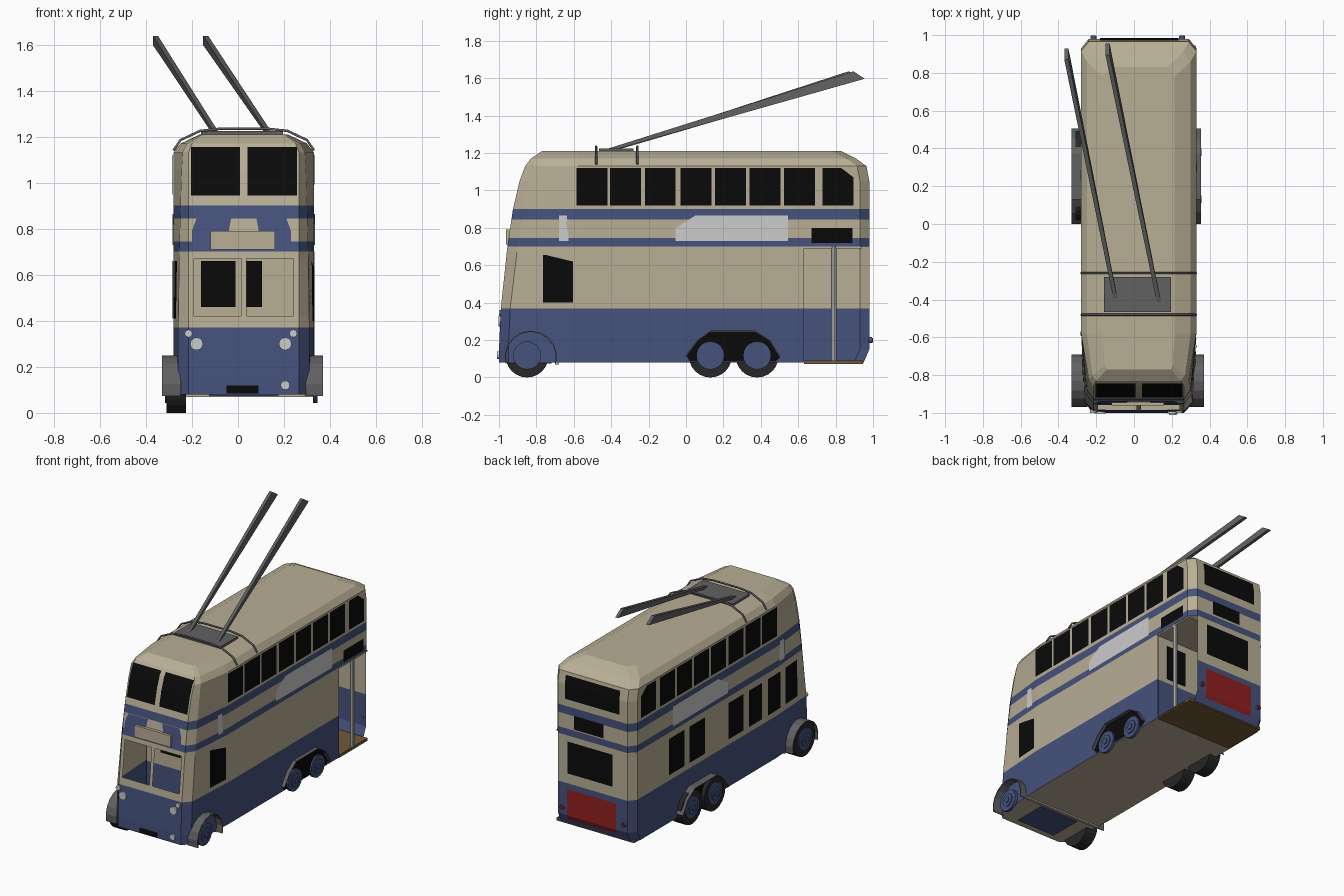
import bpy, bmesh, math
from mathutils import Matrix, Vector

if "Cube" in bpy.data.objects:
    bpy.data.objects.remove(bpy.data.objects["Cube"])

CX = 0.025      # body centre line
YS = -0.58      # where the sides begin to taper towards the nose
YD = 0.63       # front edge of the open rear platform


def mat(name, r, g, b):
    m = bpy.data.materials.new(name)
    m.diffuse_color = (r, g, b, 1)
    m.use_nodes = True
    m.node_tree.nodes["Principled BSDF"].inputs["Base Color"].default_value = m.diffuse_color
    return m


CREAM = mat("cream paint", .48, .425, .30)
BLUE = mat("blue paint", .06, .085, .205)
BLACK = mat("black glass", .003, .003, .003)
GREY = mat("dark grey metal", .12, .12, .12)
TYRE = mat("tyre rubber", .02, .02, .02)
LIGHT = mat("pale panel", .60, .60, .60)
RED = mat("red panel", .28, .014, .014)
BROWN = mat("brown floor", .17, .095, .04)

# body profile by height: z, nose y, nose half width, corner y, corner half width, half width, tail y
PROFILE = [
    (.08, -1.00, .24, -.95, .285, .305, .95),
    (.15, -1.00, .24, -.95, .285, .305, .98),
    (.37, -.99, .24, -.94, .285, .305, .98),
    (.70, -.955, .24, -.90, .28, .305, .98),
    (.90, -.925, .24, -.87, .275, .305, .98),
    (1.05, -.89, .24, -.84, .27, .305, .98),
    (1.13, -.86, .24, -.82, .265, .305, .965),
    (1.17, -.83, .225, -.80, .245, .275, .91),
    (1.21, -.77, .17, -.75, .18, .19, .83),
]


def section(z):
    for a, b in zip(PROFILE, PROFILE[1:]):
        if z <= b[0]:
            t = (z - a[0]) / (b[0] - a[0])
            return [p + (q - p) * t for p, q in zip(a, b)][1:]
    return PROFILE[-1][1:]


def finish(name, bm, *mats):
    bmesh.ops.recalc_face_normals(bm, faces=bm.faces)
    me = bpy.data.meshes.new(name)
    bm.to_mesh(me)
    bm.free()
    for m in mats:
        me.materials.append(m)
    ob = bpy.data.objects.new(name, me)
    bpy.context.collection.objects.link(ob)
    return ob


def box(name, x, y, z, m):
    bm = bmesh.new()
    bmesh.ops.create_cube(bm, size=1)
    for v in bm.verts:
        v.co = [(a + b) / 2 + c * (b - a) for (a, b), c in zip((x, y, z), v.co)]
    return finish(name, bm, m)


def cyl(name, loc, r, depth, axis, m, sides=20):
    bm = bmesh.new()
    rot = Vector((0, 0, 1)).rotation_difference(Vector(axis)).to_matrix().to_4x4()
    bmesh.ops.create_cone(bm, cap_ends=True, segments=sides, radius1=r, radius2=r,
                          depth=depth, matrix=Matrix.Translation(loc) @ rot)
    return finish(name, bm, m)


def on_surface(face, u, z, off=.004):
    yf, wf, yc, wc, hw, yb = section(z)
    if face == "front":
        return (u, yf - off, z)
    if face == "back":
        return (u, yb + off, z)
    s = 1 if face == "right" else -1
    t = max(0, (u - YS) / (yc - YS))
    return (CX + s * (hw + (wc - hw) * t + off), u, z)


def panel(name, face, rows, m):
    """thin plate following the body; rows are (z, u0, u1)"""
    bm = bmesh.new()
    prev = None
    for z, a, b in rows:
        cur = [bm.verts.new(on_surface(face, u, z)) for u in (a, b)]
        if prev:
            bm.faces.new((prev[0], prev[1], cur[1], cur[0]))
        prev = cur
    return finish(name, bm, m)


def rect(name, face, a, b, z0, z1, m):
    zs = [z0] + [p[0] for p in PROFILE if z0 < p[0] < z1] + [z1]
    return panel(name, face, [(z, a, b) for z in zs], m)


# body shell: stacked rings, with the platform entrance and windscreen left open
levels = sorted({p[0] for p in PROFILE} | {.42, .67, .745, .845})
bm = bmesh.new()
rings = []
for z in levels:
    yf, wf, yc, wc, hw, yb = section(z)
    half = [(wf * .05, yf), (wf * .9, yf), (wf, yf), (wc, yc), (hw, YS), (hw, YD),
            (hw, yb - .05), (hw - .04, yb)]
    pts = half + [(-x, y) for x, y in reversed(half)]
    rings.append([bm.verts.new((CX + x, y, z)) for x, y in pts])
for i, (lo, hi) in enumerate(zip(rings, rings[1:])):
    zm = (levels[i] + levels[i + 1]) / 2
    blue = zm < .37 or .70 < zm < .745 or .845 < zm < .90
    for k in range(16):
        entrance = k in (5, 6) and zm < .70
        windscreen = k in (0, 14) and .42 < zm < .67
        if not (entrance or windscreen):
            j = (k + 1) % 16
            bm.faces.new((lo[k], lo[j], hi[j], hi[k])).material_index = int(blue)
bm.faces.new(rings[0])
bm.faces.new(rings[-1])
finish("body", bm, CREAM, BLUE)

# inner walls, ceilings and platform floor
for nm, y in (("cab_bulkhead", -.61), ("platform_bulkhead", YD - .02)):
    box(nm + "_lower", (CX - .295, CX + .295), (y, y + .015), (.085, .37), BLUE)
    box(nm + "_upper", (CX - .295, CX + .295), (y, y + .015), (.37, .70), CREAM)
box("platform_ceiling", (CX - .30, CX + .303), (YD, .94), (.69, .70), CREAM)
box("cab_ceiling", (CX - .23, CX + .23), (-.94, -.61), (.69, .70), CREAM)
box("platform_floor", (CX - .29, CX + .30), (YD, .945), (.072, .092), BROWN)
box("cab_underside", (CX - .15, CX + .15), (-.95, -.72), (.074, .079), BLUE)
box("underside_bar", (CX - .30, CX + .30), (-.70, -.68), (.07, .08), CREAM)
for a, b in ((-.16, -.01), (.02, .105)):
    box("bulkhead_window", (a, b), (-.617, -.611), (.46, .66), BLACK)
box("platform_window", (.10, .25), (.626, .632), (.40, .64), BLACK)
cyl("platform_pole", (.318, .79, .395), .014, .61, (0, 0, 1), LIGHT, 10)

# upper deck side windows, advert boards and lower windows
starts = [-.585, -.405, -.22, -.03, .155, .34, .525]
for side in ("left", "right"):
    for y in starts:
        rect("upper_window", side, y, y + .165, .92, 1.12, BLACK)
    panel("rear_upper_window", side, [(.92, .73, .895), (1.07, .73, .895), (1.12, .73, .83)], BLACK)
    rect("advert_board", side, -.68, .545, .73, .865, LIGHT)
panel("cab_side_window", "right", [(.40, -.765, -.605), (.62, -.765, -.605), (.655, -.765, -.75)], BLACK)
rect("side_destination", "right", .67, .89, .72, .80, BLACK)
for a, b in ((.42, .59), (.20, .37), (-.22, -.06), (-.42, -.28), (-.63, -.49), (-.83, -.69)):
    rect("lower_window", "left", a, b, .41, .66, BLACK)

# nose details
rect("front_upper_window", "front", -.205, .008, .945, 1.155, BLACK)
rect("front_upper_window", "front", .042, .257, .945, 1.155, BLACK)
for a, b, c, d in ((-.20, -.04, -.18, -.03), (.09, .23, .08, .21)):
    panel("nose_blue_patch", "front", [(.745, a, b), (.79, a, b), (.845, c, d)], BLUE)
box("destination_box", (-.12, .16), (-.962, -.93), (.71, .79), CREAM)
rect("number_plate", "front", -.05, .09, .085, .12, BLACK)
for x, z, r in ((-.18, .30, .028), (.205, .30, .028), (-.215, .345, .017),
                (.24, .345, .017), (.205, .12, .02)):
    cyl("headlamp", (x, section(z)[0], z), r, .02, (0, 1, 0), LIGHT, 12)

# tail details
rect("back_upper_window", "back", -.18, .235, .95, 1.11, BLACK)
rect("back_destination", "back", -.06, .165, .755, .85, BLACK)
rect("back_lower_window", "back", -.13, .215, .44, .66, BLACK)
rect("back_red_board", "back", -.155, .22, .12, .33, RED)
for x in (-.215, .255):
    cyl("tail_lamp_case", (x, .985, .20), .016, .02, (0, 1, 0), BLUE, 12)
    cyl("tail_lamp", (x, .996, .20), .012, .006, (0, 1, 0), RED, 12)

# wheels: full tyres on the left, hub discs on the right
for y in (-.85, .13, .38):
    cyl("tyre", (-.268, y, .115), .115, .085, (1, 0, 0), TYRE, 24)
    for s, x in ((-1, -.308), (1, .335)):
        for r, out in ((.075, 0), (.045, .006), (.02, .012)):
            cyl("hub", (x + s * out, y, .118), r, .02, (1, 0, 0), BLUE, 20)


def arch(name, x0, x1, pts, m):
    bm = bmesh.new()
    rows = [[bm.verts.new((x, y, z)) for x in (x0, x1)] for y, z in pts]
    for a, b in zip(rows, rows[1:]):
        bm.faces.new((a[0], a[1], b[1], b[0]))
    ob = finish(name, bm, m)
    mod = ob.modifiers.new("thickness", "SOLIDIFY")
    mod.thickness = .006


# mudguards
front_arc = [(-.83 - .14 * math.cos(math.radians(a)), .11 + .14 * math.sin(math.radians(a)))
             for a in range(-15, 196, 21)]
rear_arc = [(0, .12), (.06, .20), (.13, .25), (.37, .25), (.45, .20), (.505, .11)]
arch("front_mudguard", -.33, -.25, front_arc, GREY)
arch("front_mudguard", .29, .37, front_arc, GREY)
arch("rear_mudguard", -.33, -.275, rear_arc, GREY)
arch("rear_mudguard", .325, .355, rear_arc, GREY)
for x in (-.284, .334):
    bm = bmesh.new()
    bm.faces.new([bm.verts.new((x, y, z)) for y, z in rear_arc + [(.48, .085), (.02, .085)]])
    finish("wheel_recess", bm, BLACK)


def rod(name, pts, r, m):
    cu = bpy.data.curves.new(name, "CURVE")
    cu.dimensions = "3D"
    cu.bevel_depth, cu.bevel_resolution = r, 1
    sp = cu.splines.new("POLY")
    sp.points.add(len(pts) - 1)
    for p, c in zip(sp.points, pts):
        p.co = (*c, 1)
    cu.materials.append(m)
    bpy.context.collection.objects.link(bpy.data.objects.new(name, cu))


# roof hoops, plinth and current collector poles
half_hoop = [(.305, 1.14), (.275, 1.185), (.19, 1.225), (.10, 1.235)]
for y in (-.48, -.26):
    rod("roof_hoop", [(CX + x, y, z) for x, z in half_hoop] +
        [(CX - x, y, z) for x, z in reversed(half_hoop)], .006, GREY)
box("pole_plinth", (-.16, .195), (-.465, -.28), (1.20, 1.225), GREY)
for a, b in (((-.095, -.41), (-.358, .93)), ((.135, -.43), (-.14, .955))):
    bm = bmesh.new()
    bmesh.ops.create_cube(bm, size=1)
    for v in bm.verts:
        t = v.co.y + .5
        h = .015 + .025 * t
        v.co = (a[0] + (b[0] - a[0]) * t + v.co.x * .022,
                a[1] + (b[1] - a[1]) * t - (.06 * t if v.co.z > 0 else 0),
                1.212 + .405 * t + v.co.z * h)
    finish("collector_pole", bm, GREY)
